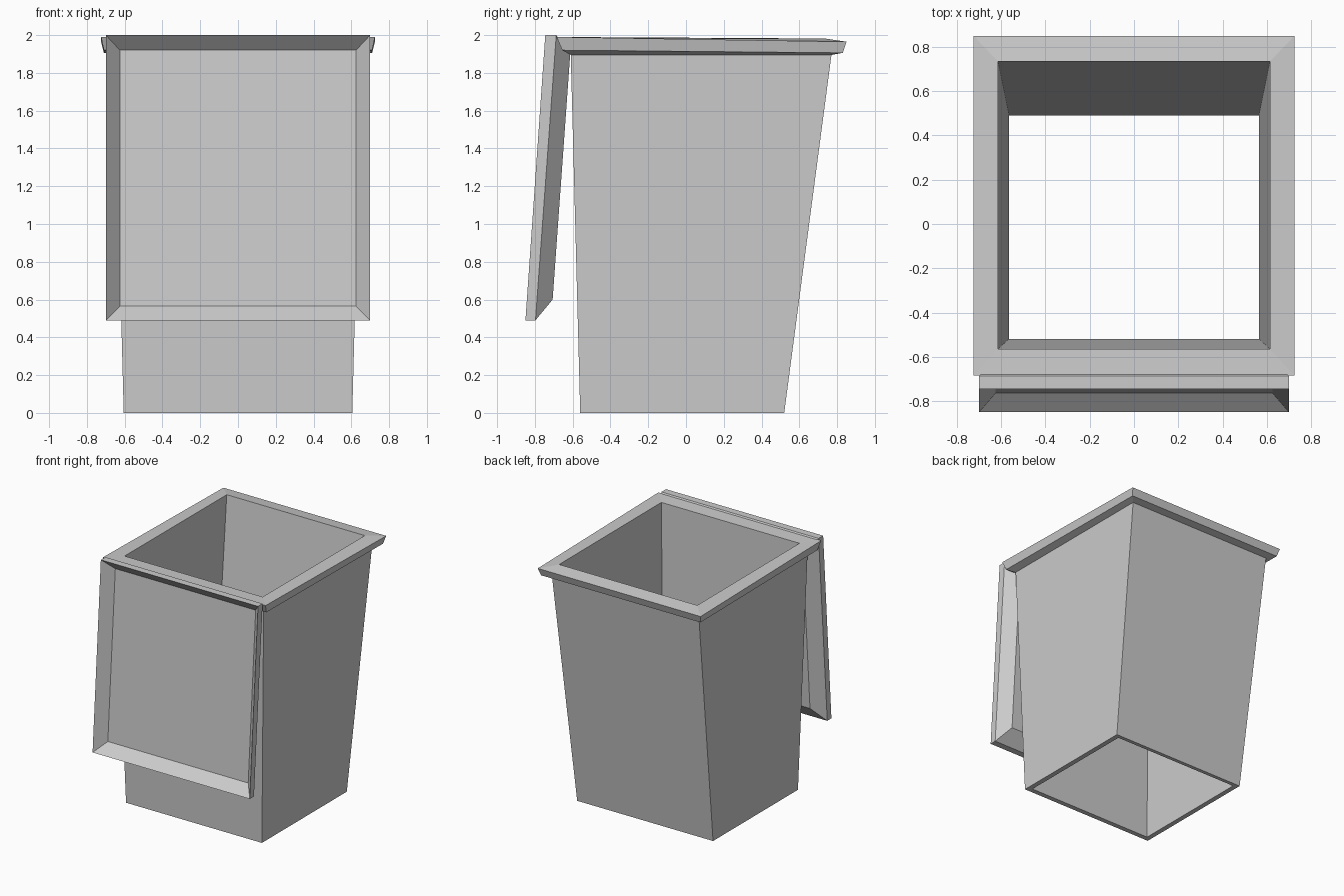
import bpy
import bmesh

if "Cube" in bpy.data.objects:
    bpy.data.objects.remove(bpy.data.objects["Cube"])


def ring_shell(name, rings, closed):
    """Skin four-cornered rings: (half width, (y, z) of one edge, (y, z) of the other)."""
    bm = bmesh.new()
    loops = []
    for x, (ya, za), (yb, zb) in rings:
        corners = [(-x, ya, za), (x, ya, za), (x, yb, zb), (-x, yb, zb)]
        loops.append([bm.verts.new(c) for c in corners])
    pairs = list(zip(loops, loops[1:]))
    if closed:
        pairs.append((loops[-1], loops[0]))
    else:
        bm.faces.new(loops[0])
        bm.faces.new(loops[-1])
    for a, b in pairs:
        for i in range(4):
            j = (i + 1) % 4
            bm.faces.new((a[i], a[j], b[j], b[i]))
    bmesh.ops.recalc_face_normals(bm, faces=bm.faces)
    mesh = bpy.data.meshes.new(name)
    bm.to_mesh(mesh)
    bm.free()
    obj = bpy.data.objects.new(name, mesh)
    bpy.context.collection.objects.link(obj)
    return obj


# Tapered bin with flared rim, open at top and bottom (front edge, back edge)
ring_shell("bin_body", [
    (0.565, (-0.52, 0.0), (0.49, 0.0)),        # inner bottom
    (0.615, (-0.565, 1.985), (0.735, 1.982)),  # inner top
    (0.725, (-0.685, 1.99), (0.85, 1.965)),    # rim outer top
    (0.71, (-0.655, 1.92), (0.83, 1.906)),     # rim outer bottom
    (0.655, (-0.61, 1.895), (0.77, 1.895)),    # outer wall top
    (0.605, (-0.56, 0.0), (0.52, 0.0)),        # outer wall bottom
], closed=True)

# Pan-shaped lid hanging open at the front (top edge, bottom edge)
ring_shell("lid", [
    (0.625, (-0.668, 1.92), (-0.763, 0.565)),  # recess floor
    (0.70, (-0.745, 2.0), (-0.85, 0.49)),      # front outer edge
    (0.70, (-0.687, 2.0), (-0.797, 0.49)),     # back outer edge
    (0.61, (-0.613, 1.90), (-0.706, 0.60)),    # raised back panel
], closed=False)
